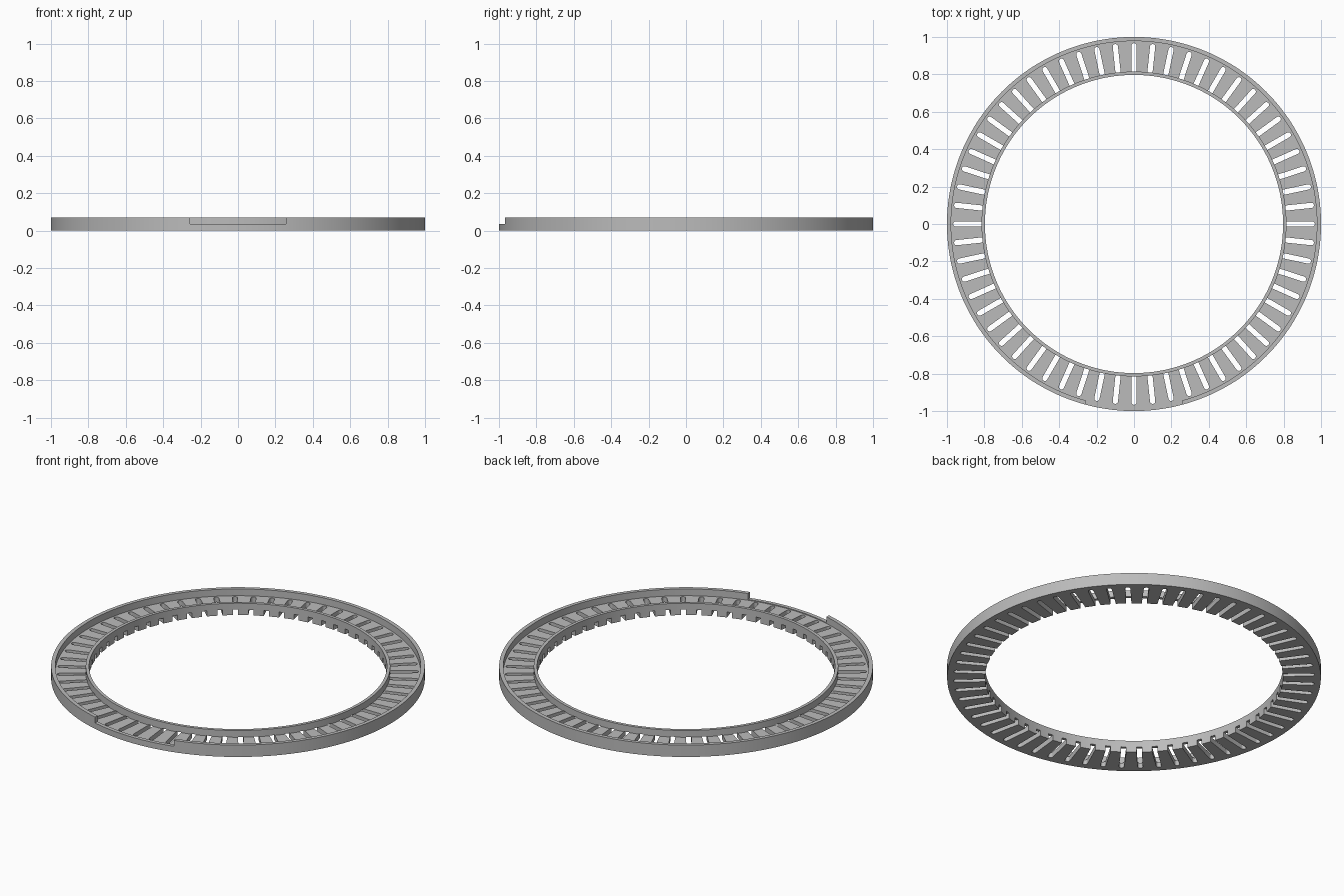
import bpy, bmesh, math
from mathutils import Matrix, Vector

if "Cube" in bpy.data.objects:
    bpy.data.objects.remove(bpy.data.objects["Cube"], do_unlink=True)

HEIGHT, FLOOR = 0.07, 0.03
R_OUT, R_OUT_WALL, R_IN_WALL, R_IN = 1.0, 0.978, 0.815, 0.797
SEGMENTS, SLOTS = 240, 60
SLOT_HALF, SLOT_END = 0.014, 0.967

grey = bpy.data.materials.new("plain grey")
grey.use_nodes = True
COLOR = (0.5, 0.5, 0.5, 1)
grey.diffuse_color = COLOR
grey.node_tree.nodes["Principled BSDF"].inputs["Base Color"].default_value = COLOR


def make_object(name, bm):
    bmesh.ops.recalc_face_normals(bm, faces=bm.faces)
    mesh = bpy.data.meshes.new(name)
    bm.to_mesh(mesh)
    bm.free()
    mesh.materials.append(grey)
    obj = bpy.data.objects.new(name, mesh)
    bpy.context.collection.objects.link(obj)
    return obj


def cut(target, cutter):
    mod = target.modifiers.new("cut", "BOOLEAN")
    mod.operation = "DIFFERENCE"
    mod.solver = "EXACT"
    mod.object = cutter
    bpy.context.view_layer.objects.active = target
    bpy.ops.object.modifier_apply(modifier=mod.name)
    bpy.data.objects.remove(cutter, do_unlink=True)


# Channel-shaped ring: floor between a tall outer and inner wall
profile = [(R_IN, 0), (R_OUT, 0), (R_OUT, HEIGHT), (R_OUT_WALL, HEIGHT),
           (R_OUT_WALL, FLOOR), (R_IN_WALL, FLOOR), (R_IN_WALL, HEIGHT), (R_IN, HEIGHT)]
bm = bmesh.new()
loops = []
for i in range(SEGMENTS):
    a = math.tau * i / SEGMENTS
    loops.append([bm.verts.new((r * math.cos(a), r * math.sin(a), z)) for r, z in profile])
for i in range(SEGMENTS):
    here, after = loops[i], loops[(i + 1) % SEGMENTS]
    for j in range(len(profile)):
        k = (j + 1) % len(profile)
        bm.faces.new((here[j], after[j], after[k], here[k]))
ring = make_object("slotted_ring", bm)

# Radial slots with round outer ends, open under the inner wall
bm = bmesh.new()
outline = [(0.7, SLOT_HALF), (0.7, -SLOT_HALF)]
for i in range(9):
    a = -math.pi / 2 + math.pi * i / 8
    outline.append((SLOT_END - SLOT_HALF + SLOT_HALF * math.cos(a), SLOT_HALF * math.sin(a)))
for s in range(SLOTS):
    turn = Matrix.Rotation(math.tau * s / SLOTS, 3, "Z")
    base = bm.faces.new([bm.verts.new(turn @ Vector((x, y, -0.02))) for x, y in outline])
    extruded = bmesh.ops.extrude_face_region(bm, geom=[base])["geom"]
    top = [v for v in extruded if isinstance(v, bmesh.types.BMVert)]
    bmesh.ops.translate(bm, verts=top, vec=(0, 0, 0.02 + FLOOR + 0.002))
cut(ring, make_object("slot_cutter", bm))

# Front opening in the outer wall
bm = bmesh.new()
bmesh.ops.create_cube(bm, size=1, matrix=Matrix.LocRotScale(
    Vector((0, -1, 0.085)), None, Vector((0.514, 0.2, 0.1))))
cut(ring, make_object("opening_cutter", bm))

# Smooth round walls, sharp edges
bpy.ops.object.select_all(action="DESELECT")
ring.select_set(True)
bpy.context.view_layer.objects.active = ring
bpy.ops.object.shade_smooth_by_angle(angle=math.radians(30))
